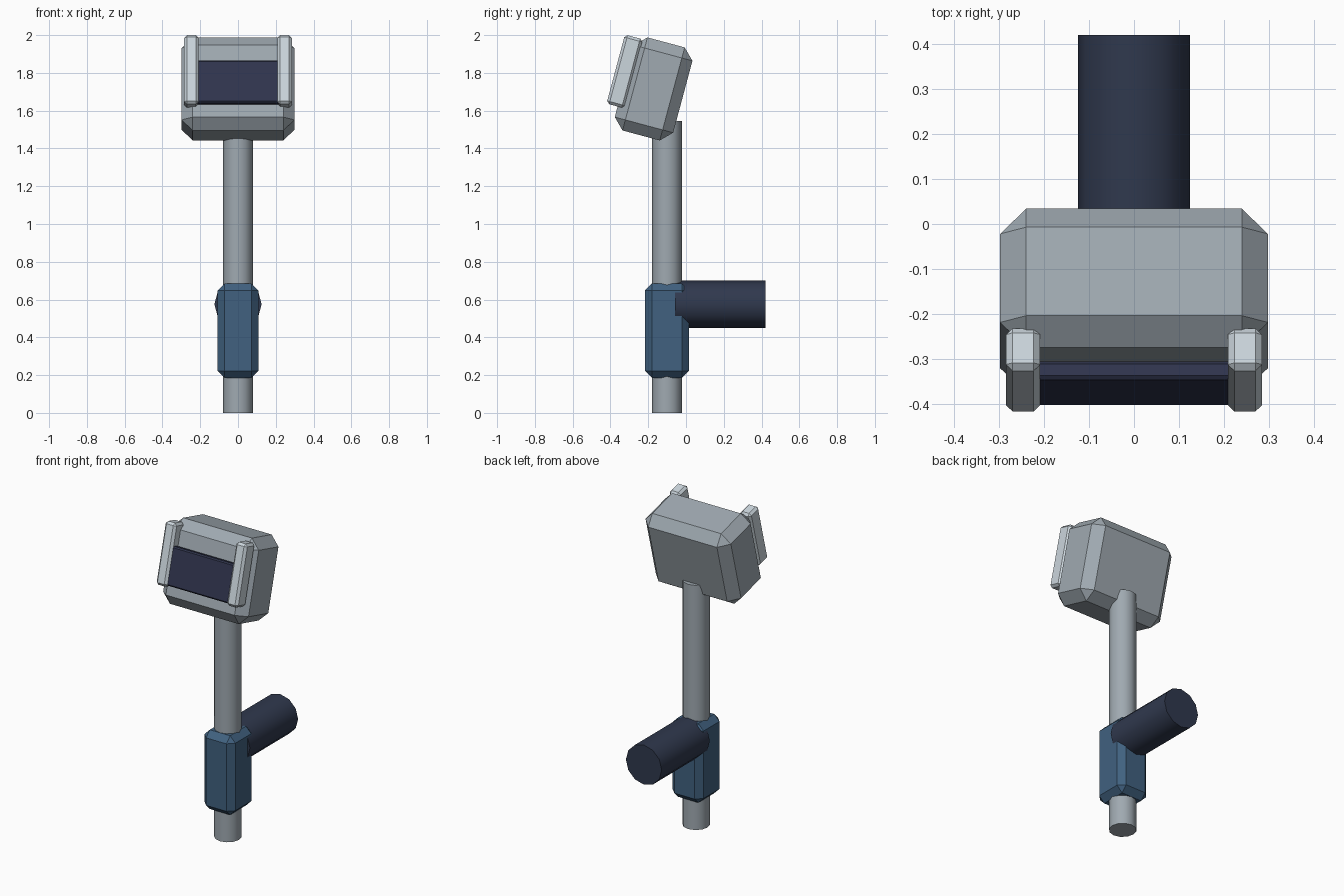
import bpy
import bmesh
import math
from mathutils import Matrix, Vector

cube = bpy.data.objects.get("Cube")
if cube:
    bpy.data.objects.remove(cube, do_unlink=True)


def material(name, rgb):
    mat = bpy.data.materials.new(name)
    mat.use_nodes = True
    mat.diffuse_color = (*rgb, 1)
    bsdf = next(n for n in mat.node_tree.nodes if n.type == "BSDF_PRINCIPLED")
    bsdf.inputs["Base Color"].default_value = (*rgb, 1)
    return mat


GREY = material("steel grey", (0.35, 0.40, 0.44))
PALE = material("pale grey", (0.60, 0.67, 0.72))
BLUE = material("muted blue", (0.052, 0.12, 0.215))
NAVY = material("dark navy", (0.029, 0.040, 0.075))
GLASS = material("screen navy", (0.029, 0.035, 0.075))


def finish(name, bm, mat, matrix):
    mesh = bpy.data.meshes.new(name)
    bm.to_mesh(mesh)
    bm.free()
    mesh.materials.append(mat)
    obj = bpy.data.objects.new(name, mesh)
    obj.matrix_world = matrix
    bpy.context.collection.objects.link(obj)
    return obj


def chamfered_box(name, half, chamfer, mat, matrix):
    """Box of given half sizes with a single flat chamfer on every edge."""
    bm = bmesh.new()
    bmesh.ops.create_cube(bm, size=2)
    bmesh.ops.scale(bm, vec=Vector(half), verts=bm.verts)
    bmesh.ops.bevel(bm, geom=bm.edges[:], offset=chamfer, offset_type="OFFSET",
                    segments=1, profile=0.5, affect="EDGES")
    return finish(name, bm, mat, matrix)


def rod(name, radius, length, mat, matrix):
    """Twelve-sided cylinder, smooth sides and flat caps."""
    bm = bmesh.new()
    bmesh.ops.create_cone(bm, cap_ends=True, segments=12, radius1=radius,
                          radius2=radius, depth=length)
    obj = finish(name, bm, mat, matrix)
    bpy.ops.object.select_all(action="DESELECT")
    obj.select_set(True)
    bpy.context.view_layer.objects.active = obj
    bpy.ops.object.shade_smooth_by_angle(angle=math.radians(40))
    return obj


# Pole, its collar and the rear handle
POLE_Y = -0.101
rod("pole", 0.079, 1.545, GREY, Matrix.Translation((0, POLE_Y, 1.545 / 2)))
chamfered_box("collar", (0.108, 0.116, 0.25), 0.037, BLUE,
              Matrix.Translation((0, POLE_Y, 0.435)))
rod("rear_handle", 0.125, 0.48, NAVY,
    Matrix.Translation((0, 0.181, 0.575)) @ Matrix.Rotation(math.pi / 2, 4, "X"))

# Head leaning back; its parts share one tilted frame
head_frame = (Matrix.Translation((0, -0.1715, 1.715))
              @ Matrix.Rotation(math.radians(-15), 4, "X"))
chamfered_box("head", (0.298, 0.16, 0.255), 0.058, GREY, head_frame)
chamfered_box("screen", (0.225, 0.021, 0.117), 0.008, GLASS,
              head_frame @ Matrix.Translation((0, -0.186, -0.0135)))

# Side rails either side of the screen
for side, name in ((1, "left_rail"), (-1, "right_rail")):
    chamfered_box(name, (0.038, 0.049, 0.189), 0.0145, PALE,
                  head_frame @ Matrix.Translation((side * 0.247, -0.172, 0.05)))
